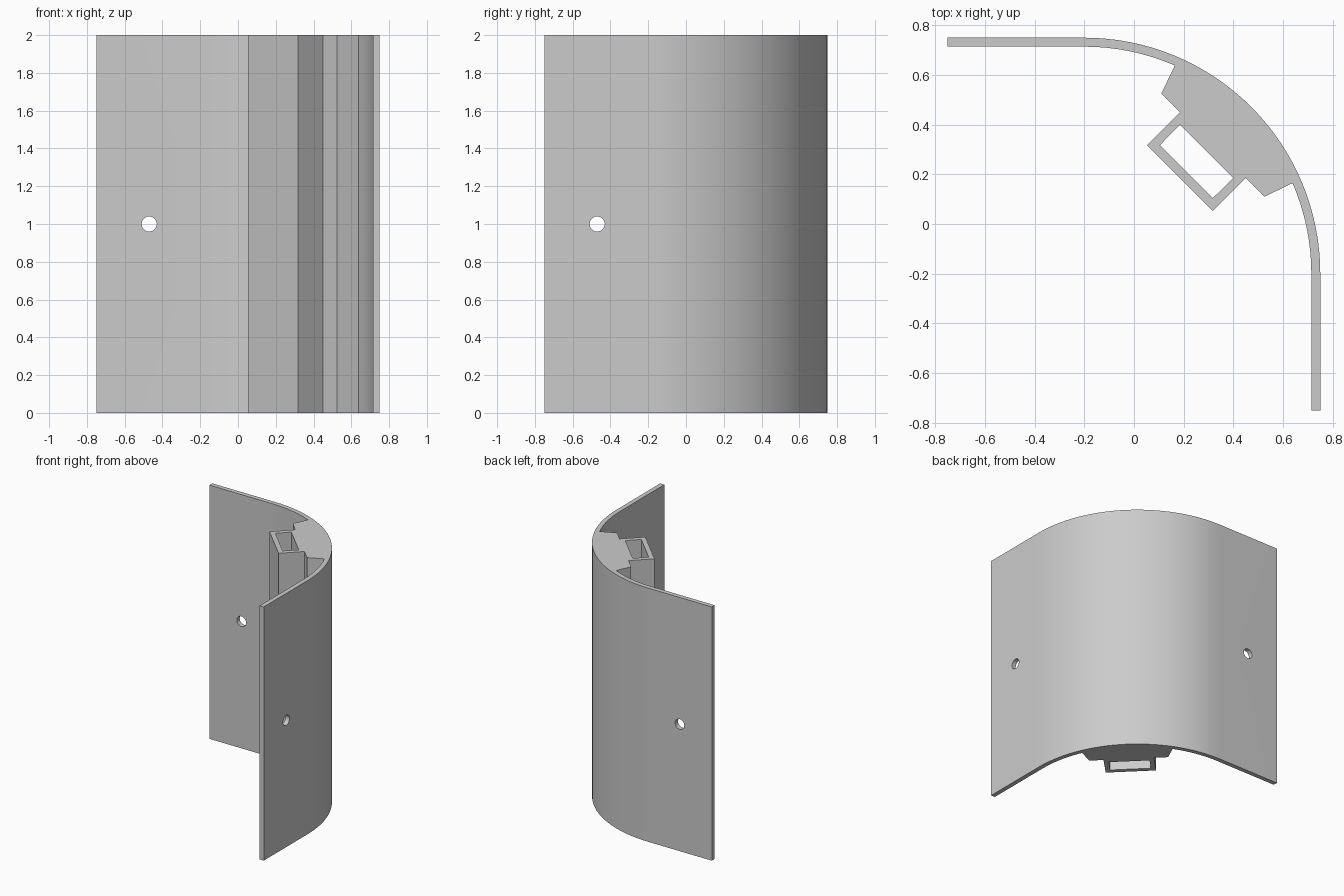
import bpy, bmesh, math
from mathutils import Matrix

cube = bpy.data.objects.get("Cube")
if cube:
    bpy.data.objects.remove(cube, do_unlink=True)

HALF, WALL, HEIGHT = 0.75, 0.036, 2.0
CENTRE = -0.2                  # bend centre, on both x and y
OUTER = HALF - CENTRE
INNER = OUTER - WALL

grey = bpy.data.materials.new("plain grey")
grey.use_nodes = True
colour = (0.6, 0.6, 0.6, 1)
grey.diffuse_color = colour
grey.node_tree.nodes["Principled BSDF"].inputs["Base Color"].default_value = colour


def arc(radius, start, end, steps):
    angles = [math.radians(start + (end - start) * i / steps) for i in range(steps + 1)]
    return [(CENTRE + radius * math.cos(a), CENTRE + radius * math.sin(a)) for a in angles]


def mirrored(points):
    """Reverse the points and reflect them across the x = y diagonal."""
    return [(y, x) for x, y in reversed(points)]


def finish(name, bm):
    bmesh.ops.recalc_face_normals(bm, faces=bm.faces)
    mesh = bpy.data.meshes.new(name)
    bm.to_mesh(mesh)
    bm.free()
    mesh.materials.append(grey)
    obj = bpy.data.objects.new(name, mesh)
    bpy.context.collection.objects.link(obj)
    return obj


def extrude_profile(name, points, bottom, top):
    bm = bmesh.new()
    face = bm.faces.new([bm.verts.new((x, y, bottom)) for x, y in points])
    result = bmesh.ops.extrude_face_region(bm, geom=[face])
    moved = [v for v in result["geom"] if isinstance(v, bmesh.types.BMVert)]
    bmesh.ops.translate(bm, verts=moved, vec=(0, 0, top - bottom))
    return finish(name, bm)


def hole_cutter(name, location, axis):
    bm = bmesh.new()
    matrix = Matrix.Translation(location) @ Matrix.Rotation(math.pi / 2, 4, axis)
    bmesh.ops.create_cone(bm, cap_ends=True, segments=32, radius1=0.04,
                          radius2=0.04, depth=0.2, matrix=matrix)
    return finish(name, bm)


# Corner guard: two flat wings, a rounded bend and a thick rib with a tube
half_inside = [(HALF - WALL, -HALF)] + arc(INNER, 0, 23.5, 8)
half_inside += [(0.525, 0.11), (0.45, 0.185), (0.317, 0.053)]
outside = [(-HALF, HALF)] + arc(OUTER, 90, 0, 32) + [(HALF, -HALF)]
guard = extrude_profile("corner_guard", outside + half_inside + mirrored(half_inside), 0, HEIGHT)

# Rectangular tube bore and one screw hole in each wing
half_bore = [(0.4, 0.185), (0.317, 0.104)]
cutters = [
    extrude_profile("tube_bore_cutter", half_bore + mirrored(half_bore), -0.1, HEIGHT + 0.1),
    hole_cutter("back_hole_cutter", (-0.47, HALF, HEIGHT / 2), "X"),
    hole_cutter("left_hole_cutter", (HALF, -0.47, HEIGHT / 2), "Y"),
]
bpy.ops.object.select_all(action="DESELECT")
guard.select_set(True)
bpy.context.view_layer.objects.active = guard
for cutter in cutters:
    cutter.hide_render = True
    cut = guard.modifiers.new(cutter.name, "BOOLEAN")
    cut.operation, cut.solver, cut.object = "DIFFERENCE", "EXACT", cutter
    bpy.ops.object.modifier_apply(modifier=cut.name)
    bpy.data.objects.remove(cutter, do_unlink=True)

bpy.ops.object.shade_smooth_by_angle(angle=math.radians(20))
